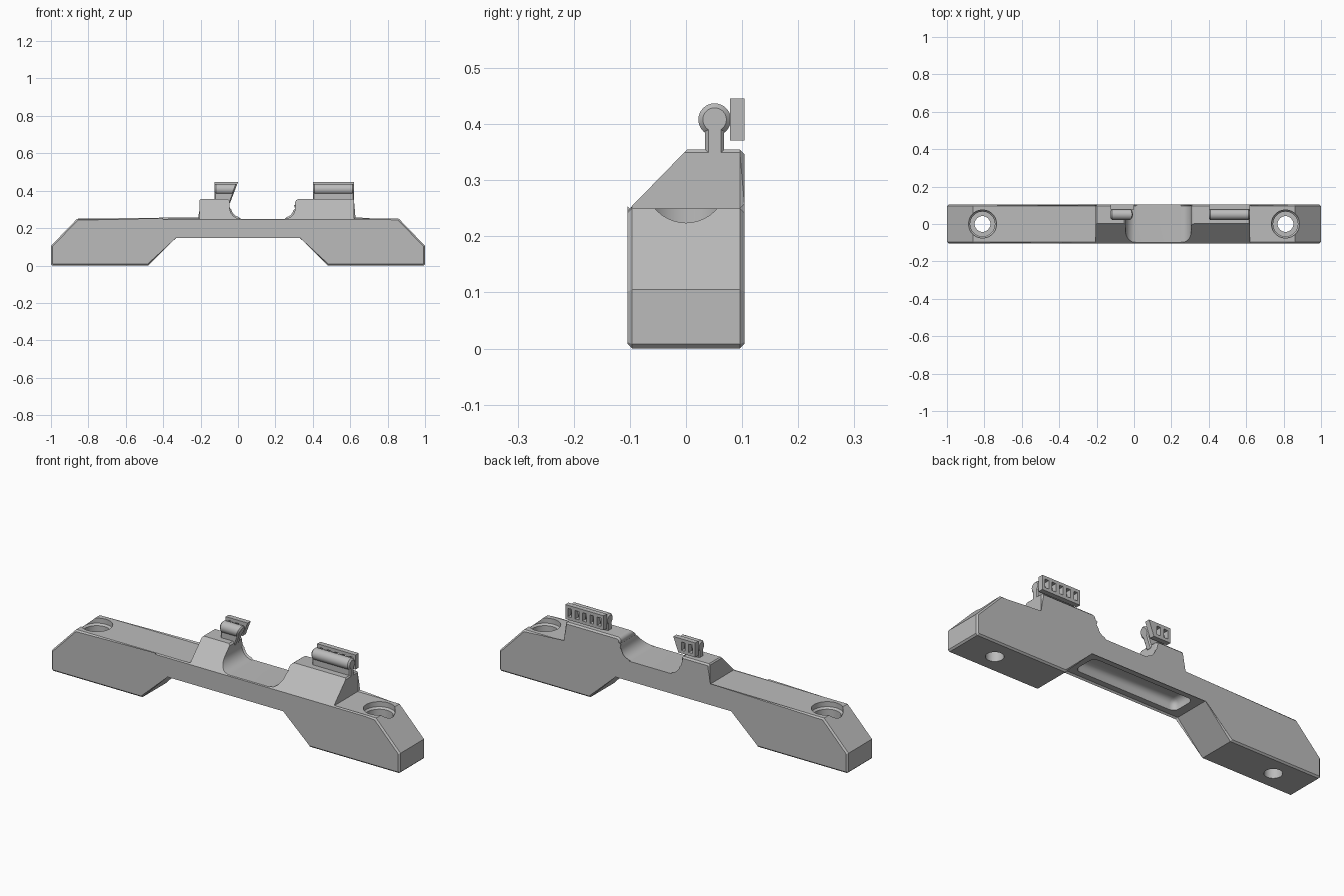
import bpy, bmesh, math
from mathutils import Matrix

cube = bpy.data.objects.get("Cube")
if cube:
    bpy.data.objects.remove(cube, do_unlink=True)

grey = bpy.data.materials.new("plain grey")
grey.use_nodes = True
grey.diffuse_color = (0.5, 0.5, 0.5, 1)
grey.node_tree.nodes["Principled BSDF"].inputs["Base Color"].default_value = (0.5, 0.5, 0.5, 1)


def make(name, bm):
    bmesh.ops.recalc_face_normals(bm, faces=bm.faces[:])
    mesh = bpy.data.meshes.new(name)
    bm.to_mesh(mesh)
    bm.free()
    mesh.materials.append(grey)
    ob = bpy.data.objects.new(name, mesh)
    bpy.context.collection.objects.link(ob)
    return ob


def prism(points, depth, place):
    """Extrude a 2D outline; place(a, b, d) gives the 3D position."""
    bm = bmesh.new()
    rows = [[bm.verts.new(place(a, b, d)) for a, b in points] for d in depth]
    caps = [bm.faces.new(row) for row in rows]
    n = len(points)
    for i in range(n):
        j = (i + 1) % n
        bm.faces.new((rows[0][i], rows[0][j], rows[1][j], rows[1][i]))
    return bm, caps


def box(x0, x1, y0, y1, z0, z1, bevel=0, segments=1):
    bm, _ = prism([(x0, z0), (x1, z0), (x1, z1), (x0, z1)], (y0, y1), lambda a, b, d: (a, d, b))
    if bevel:
        bmesh.ops.bevel(bm, geom=bm.edges[:], offset=bevel, segments=segments,
                        profile=0.5, affect='EDGES')
    return bm


def lathe(profile, sides, matrix):
    """Closed solid from (radius, height) points."""
    bm = bmesh.new()
    rings = [[bm.verts.new((r * math.cos(2 * math.pi * i / sides),
                            r * math.sin(2 * math.pi * i / sides), h))
              for i in range(sides)] for r, h in profile]
    for low, high in zip(rings, rings[1:]):
        for i in range(sides):
            j = (i + 1) % sides
            bm.faces.new((low[i], low[j], high[j], high[i]))
    bm.faces.new(rings[0])
    bm.faces.new(rings[-1])
    bm.transform(matrix)
    return bm


def cut(ob, bm):
    cutter = make("cutter", bm)
    cutter.hide_render = True
    mod = ob.modifiers.new("cut", 'BOOLEAN')
    mod.operation = 'DIFFERENCE'
    mod.solver = 'EXACT'
    mod.object = cutter
    bpy.ops.object.select_all(action='DESELECT')
    bpy.context.view_layer.objects.active = ob
    ob.select_set(True)
    bpy.ops.object.modifier_apply(modifier=mod.name)
    bpy.data.objects.remove(cutter, do_unlink=True)


def smooth(ob):
    bpy.ops.object.select_all(action='DESELECT')
    bpy.context.view_layer.objects.active = ob
    ob.select_set(True)
    bpy.ops.object.shade_smooth_by_angle(angle=math.radians(28))


def arc(cx, cz, r, start, end, steps=8):
    angles = [math.radians(start + (end - start) * i / steps) for i in range(steps + 1)]
    return [(cx + r * math.cos(a), cz + r * math.sin(a)) for a in angles]


# Body: whole side outline with both raised blocks, chamfered along its rims
half = [(0.335, 0.155), (0.48, 0), (0.992, 0), (1, 0.008), (1, 0.105), (0.86, 0.25)]
outline = half + [(0.62, 0.25), (0.62, 0.349), (0.614, 0.355)]
outline += arc(0.325, 0.335, 0.02, 90, 215, 6)
outline += arc(0.25, 0.305, 0.055, 0, -90)
outline += arc(0.015, 0.31, 0.06, 270, 180)
outline += [(-0.045, 0.347), (-0.053, 0.355), (-0.199, 0.355), (-0.205, 0.349), (-0.205, 0.25)]
outline += [(-x, z) for x, z in reversed(half)]
bm, caps = prism(outline, (-0.104, 0.104), lambda a, b, d: (a, d, b))
rim = list({e for f in caps for e in f.edges})
bmesh.ops.bevel(bm, geom=rim, offset=0.008, segments=1, affect='EDGES', clamp_overlap=False)
body = make("body", bm)

# Sloping front of the raised blocks
wedge, _ = prism([(-0.149, 0.2), (0.051, 0.405), (-0.149, 0.405)], (-0.4, 0.8),
                 lambda a, b, d: (d, a, b))
cut(body, wedge)

# Counterbored screw holes
for side in (-1, 1):
    cut(body, lathe([(0.042, -0.05), (0.042, 0.12), (0.066, 0.12), (0.066, 0.215),
                     (0.075, 0.224), (0.075, 0.4)], 40, Matrix.Translation((side * 0.81, 0, 0))))

# Rounded pocket underneath
cut(body, box(-0.29, 0.29, -0.066, 0.066, 0.05, 0.205, 0.03, 4))
smooth(body)


def slant(bm, middle, limit):
    """Lean the right-hand end of a part outward with height."""
    for v in bm.verts:
        if v.co.x > middle:
            v.co.x += (v.co.z - limit) * 0.38


# Clips: stem, round bar and slotted plate
along_x = Matrix.Rotation(math.radians(90), 4, 'Y')
for name, x0, x1, slots, leaning in (("left_clip", 0.4, 0.62, 5, False),
                                     ("right_clip", -0.125, 0, 2, True)):
    middle = (x0 + x1) / 2
    stem = box(x0, x1, 0.034, 0.068, 0.33, 0.4, 0.006)
    c = 0.008
    bar = lathe([(0.021, x0), (0.029, x0 + c), (0.029, x1 - c), (0.021, x1)], 32,
                Matrix.Translation((0, 0.051, 0.408)) @ along_x)
    plate = box(x0, x1, 0.078, 0.104, 0.371, 0.446)
    if leaning:
        for part in (stem, bar, plate):
            slant(part, middle, 0.446)
    smooth(make(name + "_stem", stem))
    smooth(make(name + "_bar", bar))
    plate = make(name + "_plate", plate)
    for i in range(slots):
        x = x0 + 0.026 + i * 0.042
        cut(plate, box(x - 0.011, x + 0.011, 0.05, 0.13, 0.387, 0.43))
    smooth(plate)
